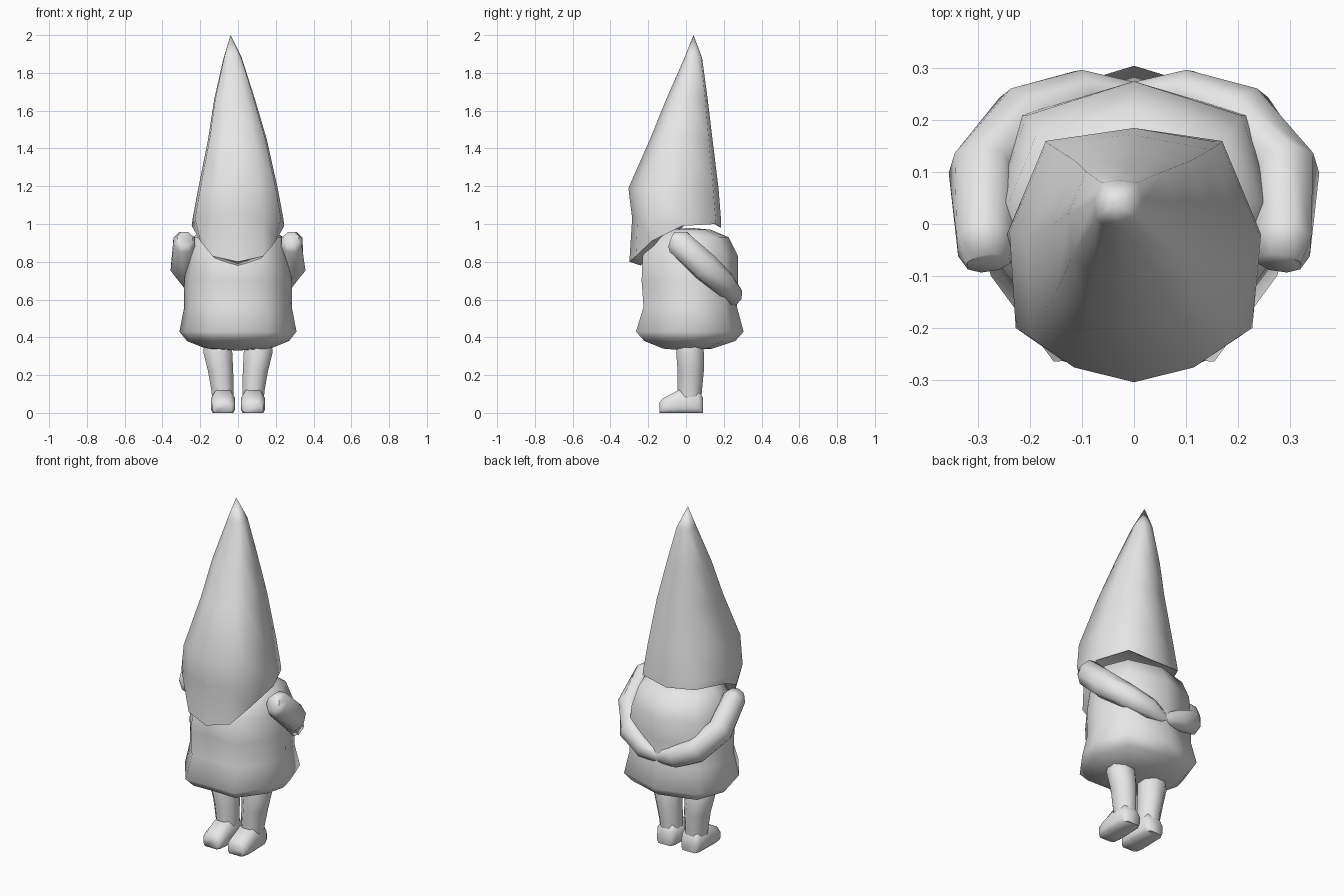
import bpy, bmesh, math
from mathutils import Vector

cube = bpy.data.objects.get("Cube")
if cube:
    bpy.data.objects.remove(cube, do_unlink=True)

GREY = (0.8, 0.8, 0.8, 1.0)
clay = bpy.data.materials.new("plain_grey")
clay.use_nodes = True
clay.diffuse_color = GREY
clay.node_tree.nodes["Principled BSDF"].inputs["Base Color"].default_value = GREY


def loft(name, rings, start=None, end=None, smooth=70):
    """Skin a list of equal rings, closing each end on a centre point."""
    bm = bmesh.new()
    loops = [[bm.verts.new(p) for p in ring] for ring in rings]
    n = len(loops[0])
    for a, b in zip(loops, loops[1:]):
        for i in range(n):
            j = (i + 1) % n
            bm.faces.new((a[i], a[j], b[j], b[i]))
    for loop, tip in ((loops[0], start), (loops[-1], end)):
        if tip is None:
            bm.faces.new(loop)
        else:
            v = bm.verts.new(tip)
            for i in range(n):
                bm.faces.new((loop[i], loop[(i + 1) % n], v))
    bmesh.ops.recalc_face_normals(bm, faces=bm.faces)
    mesh = bpy.data.meshes.new(name)
    bm.to_mesh(mesh)
    bm.free()
    mesh.shade_smooth()
    mesh.set_sharp_from_angle(angle=math.radians(smooth))
    mesh.materials.append(clay)
    obj = bpy.data.objects.new(name, mesh)
    bpy.context.collection.objects.link(obj)
    return obj


def mirrored(half):
    """Complete a ring whose first and last points lie on the centre line."""
    return half + [(-p[0], *p[1:]) for p in half[-2:0:-1]]


def section(shape, z, width, front, back, cx=0):
    return [(cx + x * width, front + t * (back - front), z) for x, t in mirrored(shape)]


# Coat: outline runs from back to front, t = 1 at the back
coat_shape = [(0, 1), (0.78, 0.87), (1, 0.53), (0.89, 0.29), (0.5, 0.0), (0, 0.01)]
coat_rings = [(0.34, 0.17, -0.12, 0.14), (0.38, 0.27, -0.22, 0.26),
              (0.43, 0.31, -0.265, 0.305), (0.56, 0.285, -0.225, 0.27),
              (0.70, 0.285, -0.235, 0.275), (0.83, 0.265, -0.23, 0.275),
              (0.93, 0.24, -0.16, 0.225), (0.97, 0.18, -0.08, 0.13)]
loft("coat", [section(coat_shape, *r) for r in coat_rings],
     start=(0, 0, 0.33), end=(0, 0.02, 0.98))

# Pointed hat, with its front drooping into a rounded flap
hat_shape = [(0, 1), (0.7, 0.94), (1, 0.57), (0.95, 0.18), (0.55, 0.06), (0, 0)]
rim = mirrored([(0, 0.185, 0.98), (0.17, 0.16, 1.0), (0.245, -0.02, 0.99),
                (0.2, -0.18, 0.91), (0.135, -0.265, 0.83), (0, -0.3, 0.8)])
lining = [(x * 0.8, y * 0.8, z - 0.02 if y < -0.22 else z + 0.02) for x, y, z in rim]
hat_rings = [(1.03, 0.24, -0.285, 0.185), (1.19, 0.21, -0.305, 0.172),
             (1.45, 0.155, -0.19, 0.14, -0.003), (1.66, 0.108, -0.105, 0.115, -0.018),
             (1.88, 0.048, -0.008, 0.085, -0.028)]
loft("hat", [lining, rim] + [section(hat_shape, *r) for r in hat_rings],
     start=(0, 0, 1.0), end=(-0.04, 0.04, 2.0))


def tube_ring(center, direction, wide, tall, n=8):
    d = Vector(direction).normalized()
    side = d.cross(Vector((0, 0, 1))).normalized()
    up = side.cross(d)
    return [Vector(center) + side * wide * math.cos(a) + up * tall * math.sin(a)
            for a in (math.tau * (i + 0.5) / n for i in range(n))]


def add_arm(name, s):
    # Arm swept from the shoulder to hands clasped behind the back
    path = [(0.28, -0.075, 0.92), (0.285, -0.04, 0.905), (0.293, 0.10, 0.775),
            (0.21, 0.205, 0.675), (0.10, 0.255, 0.625), (0, 0.25, 0.6)]
    sizes = [(0.045, 0.045), (0.06, 0.075), (0.066, 0.078),
             (0.066, 0.07), (0.045, 0.06), (0.025, 0.035)]
    pts = [Vector((s * x, y, z)) for x, y, z in path]
    rings = []
    for i, (p, size) in enumerate(zip(pts, sizes)):
        along = pts[min(i + 1, len(pts) - 1)] - pts[max(i - 1, 0)]
        rings.append(tube_ring(p, along, *size))
    loft(name, rings)


def add_leg(name, s):
    # Trouser leg tapering to the ankle
    levels = [(0.07, 0.08, 0.02, 0.06, 0.066), (0.12, 0.082, 0.02, 0.064, 0.07),
              (0.22, 0.092, 0.025, 0.072, 0.075), (0.32, 0.107, 0.022, 0.083, 0.08),
              (0.36, 0.11, 0.02, 0.075, 0.068)]
    rings = [[(s * (x + rx * math.cos(a)), y + ry * math.sin(a), z)
              for a in (math.tau * (i + 0.5) / 8 for i in range(8))]
             for z, x, y, rx, ry in levels]
    loft(name + "_leg", rings)
    # Shoe running from heel to rounded toe
    stations = [(0.09, 0.045, 0.08), (0.065, 0.06, 0.12), (-0.04, 0.064, 0.12),
                (-0.09, 0.064, 0.095), (-0.125, 0.058, 0.075), (-0.14, 0.045, 0.055)]
    profile = [(-0.85, 0), (0.85, 0), (1, 0.2), (1, 0.65), (0.6, 1), (-0.6, 1),
               (-1, 0.65), (-1, 0.2)]
    loft(name + "_shoe", [[(s * (0.079 + u * w), y, v * h) for u, v in profile]
                          for y, w, h in stations])


for side_name, sign in (("left", 1), ("right", -1)):
    add_arm(side_name + "_arm", sign)
    add_leg(side_name, sign)
